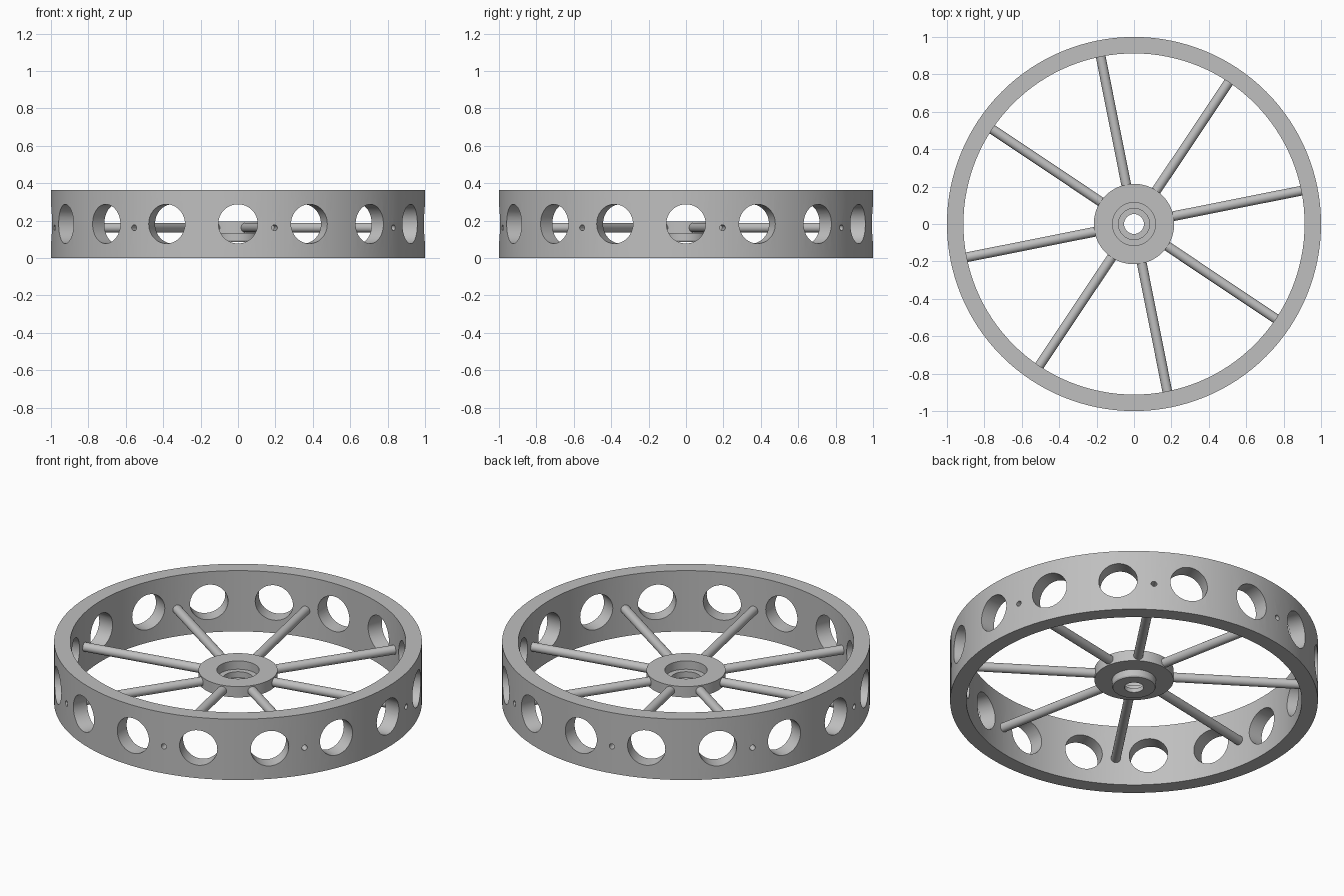
import bpy, bmesh, math
from mathutils import Matrix, Vector

cube = bpy.data.objects.get("Cube")
if cube:
    bpy.data.objects.remove(cube, do_unlink=True)

# One grey for the whole wheel
grey = bpy.data.materials.new("plain grey")
grey.use_nodes = True
colour = (0.52, 0.52, 0.52, 1)
grey.diffuse_color = colour
grey.node_tree.nodes["Principled BSDF"].inputs["Base Color"].default_value = colour


def finish(name, bm):
    bmesh.ops.recalc_face_normals(bm, faces=bm.faces)
    mesh = bpy.data.meshes.new(name)
    bm.to_mesh(mesh)
    bm.free()
    mesh.materials.append(grey)
    obj = bpy.data.objects.new(name, mesh)
    bpy.context.collection.objects.link(obj)
    return obj


def select(obj):
    bpy.ops.object.select_all(action='DESELECT')
    obj.select_set(True)
    bpy.context.view_layer.objects.active = obj


def smooth(obj):
    select(obj)
    bpy.ops.object.shade_smooth_by_angle(angle=math.radians(30))


def lathe(name, profile, steps):
    """Turn a closed (radius, height) outline into a ring about z."""
    bm = bmesh.new()
    rings = []
    for i in range(steps):
        a = math.tau * i / steps
        rings.append([bm.verts.new((r * math.cos(a), r * math.sin(a), z)) for r, z in profile])
    n = len(profile)
    for i in range(steps):
        p, q = rings[i], rings[(i + 1) % steps]
        for j in range(n):
            k = (j + 1) % n
            bm.faces.new((p[j], q[j], q[k], p[k]))
    return finish(name, bm)


def add_rod(bm, angle, inner, outer, radius, z, sides):
    """Add a cylinder lying along a radius of the wheel."""
    centre = Vector(((inner + outer) / 2, 0, z))
    matrix = (Matrix.Rotation(angle, 4, 'Z') @ Matrix.Translation(centre)
              @ Matrix.Rotation(math.pi / 2, 4, 'Y'))
    bmesh.ops.create_cone(bm, cap_ends=True, segments=sides, radius1=radius,
                          radius2=radius, depth=outer - inner, matrix=matrix)


HEIGHT, INNER = 0.365, 0.912
SPOKE_Z = 0.162
SPOKE_ANGLES = [math.radians(11.25 + 45 * i) for i in range(8)]

# Rim band
rim = lathe("rim", [(INNER, 0), (1, 0), (1, HEIGHT), (INNER, HEIGHT)], 128)

# Round windows and small screw holes through the rim
bm = bmesh.new()
for i in range(16):
    add_rod(bm, math.tau * i / 16, 0.8, 1.1, 0.105, HEIGHT / 2, 48)
for a in SPOKE_ANGLES:
    add_rod(bm, a, 0.88, 1.1, 0.016, SPOKE_Z, 16)
cutter = finish("rim_cutter", bm)
cutter.hide_render = True
cut = rim.modifiers.new("holes", 'BOOLEAN')
cut.operation = 'DIFFERENCE'
cut.solver = 'EXACT'
cut.object = cutter
select(rim)
bpy.ops.object.modifier_apply(modifier=cut.name)
bpy.data.objects.remove(cutter, do_unlink=True)
smooth(rim)

# Hub: wide disc, lower boss, stepped bearing seat and axle hole
hub = lathe("hub", [
    (0.053, 0.085), (0.115, 0.085), (0.12, 0.093), (0.12, 0.13),
    (0.215, 0.13), (0.215, 0.195), (0.115, 0.195), (0.115, 0.145),
    (0.083, 0.145), (0.083, 0.11), (0.053, 0.11)], 96)
smooth(hub)

# Spokes
for i, a in enumerate(SPOKE_ANGLES):
    bm = bmesh.new()
    add_rod(bm, a, 0.19, INNER + 0.002, 0.026, SPOKE_Z, 32)
    smooth(finish(f"spoke_{i + 1}", bm))
